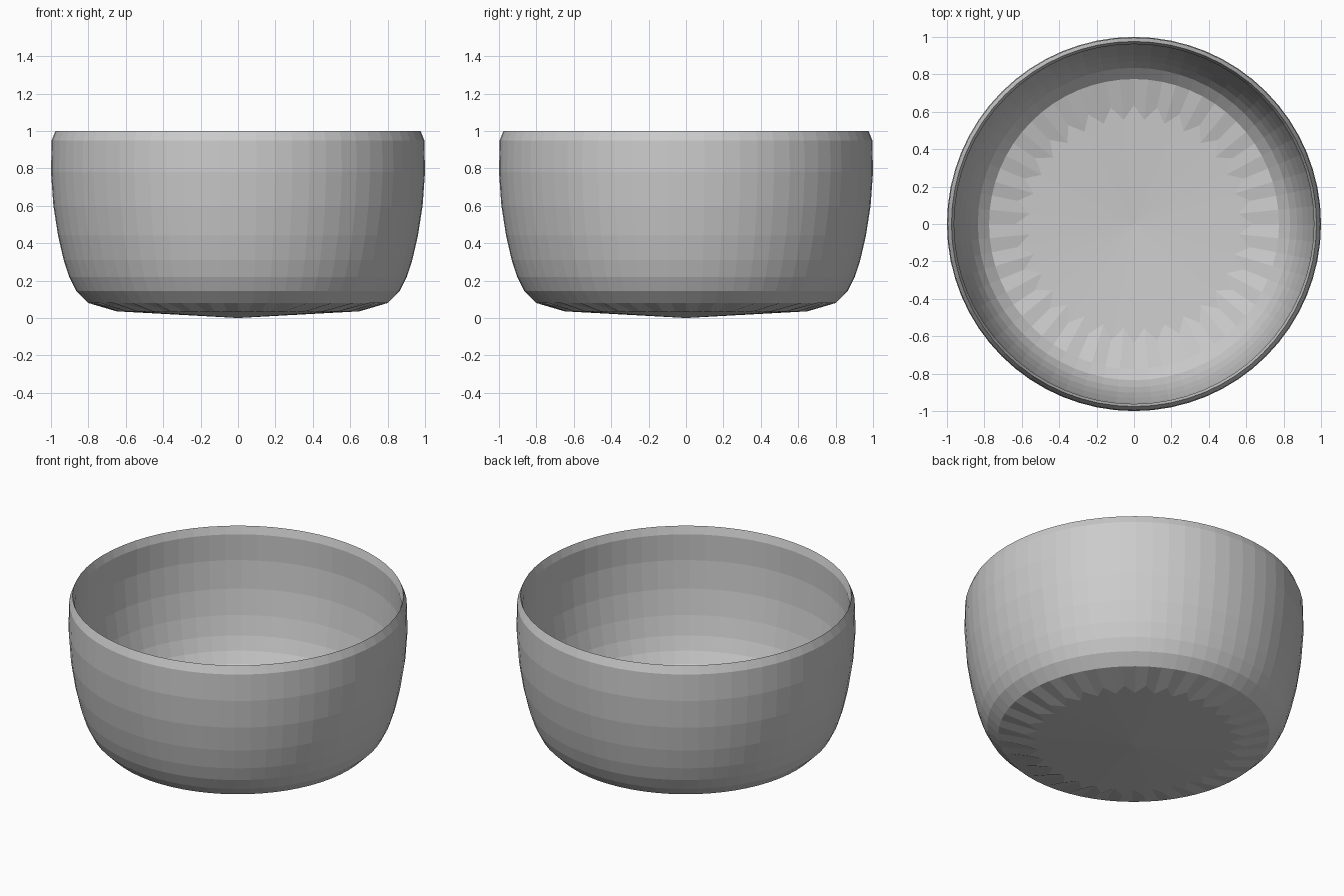
import bpy, bmesh
from math import sin, cos, pi

if "Cube" in bpy.data.objects:
    bpy.data.objects.remove(bpy.data.objects["Cube"])

SIDES = 64
DISH = 0.055   # slope of the shallow conical floor

bm = bmesh.new()


def ring(r, z):
    return [bm.verts.new((r * cos(2 * pi * i / SIDES), r * sin(2 * pi * i / SIDES), z))
            for i in range(SIDES)]


def star_ring(r_out, r_in, base):
    # Zigzag edge of the floor, lying on the cone
    verts = []
    for i in range(SIDES):
        r = r_out if i % 2 == 0 else r_in
        a = 2 * pi * i / SIDES
        verts.append(bm.verts.new((r * cos(a), r * sin(a), base + DISH * r)))
    return verts


# Wall profile from outer foot over the thin rim and down to the inner floor
outer = [(0.80, 0.08), (0.865, 0.145), (0.903, 0.22), (0.932, 0.31), (0.962, 0.44),
         (0.987, 0.60), (1.0, 0.78), (0.996, 0.95), (0.976, 1.0)]
inner = [(0.962, 0.95), (0.967, 0.78), (0.955, 0.60), (0.93, 0.44), (0.902, 0.32),
         (0.872, 0.235), (0.835, 0.165), (0.775, 0.107)]

rings = [star_ring(0.65, 0.57, 0.0)]
rings += [ring(r, z) for r, z in outer + inner]
rings.append(star_ring(0.635, 0.56, 0.03))

for lo, hi in zip(rings, rings[1:]):
    for i in range(SIDES):
        j = (i + 1) % SIDES
        bm.faces.new((lo[i], lo[j], hi[j], hi[i]))

# Outer and inner conical floors
bottom = bm.verts.new((0, 0, 0))
floor = bm.verts.new((0, 0, 0.03))
for i in range(SIDES):
    j = (i + 1) % SIDES
    bm.faces.new((bottom, rings[0][j], rings[0][i]))
    bm.faces.new((floor, rings[-1][i], rings[-1][j]))

bmesh.ops.recalc_face_normals(bm, faces=bm.faces)
mesh = bpy.data.meshes.new("bowl")
bm.to_mesh(mesh)
bm.free()
bpy.context.collection.objects.link(bpy.data.objects.new("bowl", mesh))
